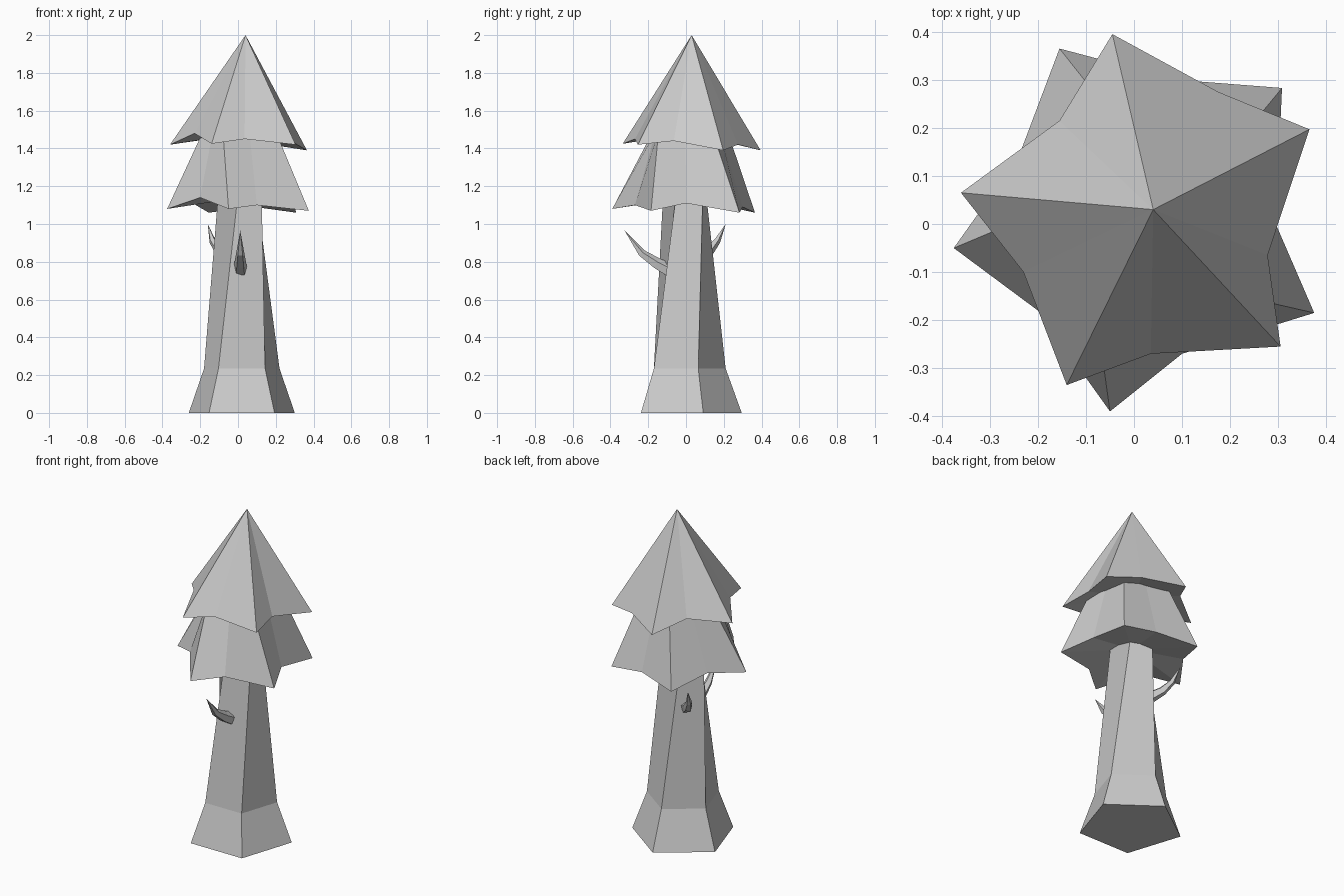
import bpy, bmesh
from math import cos, sin, pi, radians
from mathutils import Vector

if "Cube" in bpy.data.objects:
    bpy.data.objects.remove(bpy.data.objects["Cube"])


def ring(cx, cy, z, r, start, n=5):
    return [(cx + r * cos(start + 2 * pi * i / n), cy + r * sin(start + 2 * pi * i / n), z)
            for i in range(n)]


def loft(name, rings):
    """Skin a stack of rings; a one-point ring closes to a point."""
    bm = bmesh.new()
    rows = [[bm.verts.new(p) for p in r] for r in rings]
    for a, b in zip(rows, rows[1:]):
        n = max(len(a), len(b))
        for i in range(n):
            corners = [a[i % len(a)], a[(i + 1) % len(a)], b[(i + 1) % len(b)], b[i % len(b)]]
            bm.faces.new(list(dict.fromkeys(corners)))
    for end in (rows[0], rows[-1]):
        if len(end) > 2:
            bm.faces.new(end)
    bmesh.ops.recalc_face_normals(bm, faces=bm.faces)
    mesh = bpy.data.meshes.new(name)
    bm.to_mesh(mesh)
    bm.free()
    obj = bpy.data.objects.new(name, mesh)
    bpy.context.collection.objects.link(obj)
    return obj


def branch(name, path, radii):
    """Tapered bent twig ending in a point."""
    pts = [Vector(p) for p in path]
    rings = []
    for i, r in enumerate(radii):
        d = (pts[i + 1] - pts[max(i - 1, 0)]).normalized()
        side = d.cross(Vector((0, 0, 1))).normalized()
        up = side.cross(d)
        rings.append([pts[i] + side * r * cos(2 * pi * k / 5 + pi / 2)
                      + up * r * sin(2 * pi * k / 5 + pi / 2) for k in range(5)])
    loft(name, rings + [[pts[-1]]])


# Flared, twisted five-sided trunk
loft("trunk", [
    ring(0.02, 0, 0, 0.295, radians(-54)),
    ring(0.02, 0, 0.235, 0.21, radians(-54)),
    ring(0.015, 0, 1.14, 0.123, radians(-26)),
])

# Lower foliage: star hem, alternating tips and notches, narrowing to a pentagon
hem = [(-0.375, -0.05, 1.08), (-0.2, -0.18, 1.14), (-0.05, -0.39, 1.08), (0.1, -0.27, 1.10),
       (0.375, -0.185, 1.07), (0.295, 0.0, 1.11), (0.308, 0.283, 1.06), (0.09, 0.30, 1.09),
       (-0.155, 0.365, 1.06), (-0.24, 0.14, 1.11)]
neck = [(-0.185, 0.03), (-0.08, -0.175), (0.2, -0.145), (0.19, 0.14), (-0.04, 0.22)]
collar = []
for i, (x, y) in enumerate(neck):
    nx, ny = neck[(i + 1) % 5]
    collar += [(x, y, 1.49), ((x + nx) / 2, (y + ny) / 2, 1.49)]
loft("lower_foliage", [[(0.015, 0, 1.14)], hem, collar])

# Upper foliage: star hem rising to the tree top
hem = [(-0.36, 0.065, 1.42), (-0.23, -0.10, 1.48), (-0.14, -0.335, 1.425), (0.035, -0.27, 1.45),
       (0.305, -0.255, 1.42), (0.278, -0.065, 1.44), (0.365, 0.197, 1.39), (0.175, 0.275, 1.42),
       (-0.045, 0.395, 1.39), (-0.155, 0.215, 1.45)]
loft("upper_foliage", [[(0.02, 0.02, 1.48)], hem, [(0.04, 0.03, 2.0)]])

# Bare twigs on the trunk
branch("front_branch", [(0.012, -0.09, 0.755), (0.012, -0.155, 0.79), (0.012, -0.235, 0.845),
                        (0.012, -0.325, 0.965)], [0.038, 0.032, 0.022])
branch("back_branch", [(-0.06, 0.08, 0.83), (-0.10, 0.125, 0.86), (-0.135, 0.165, 0.91),
                       (-0.16, 0.21, 1.0)], [0.034, 0.026, 0.018])
